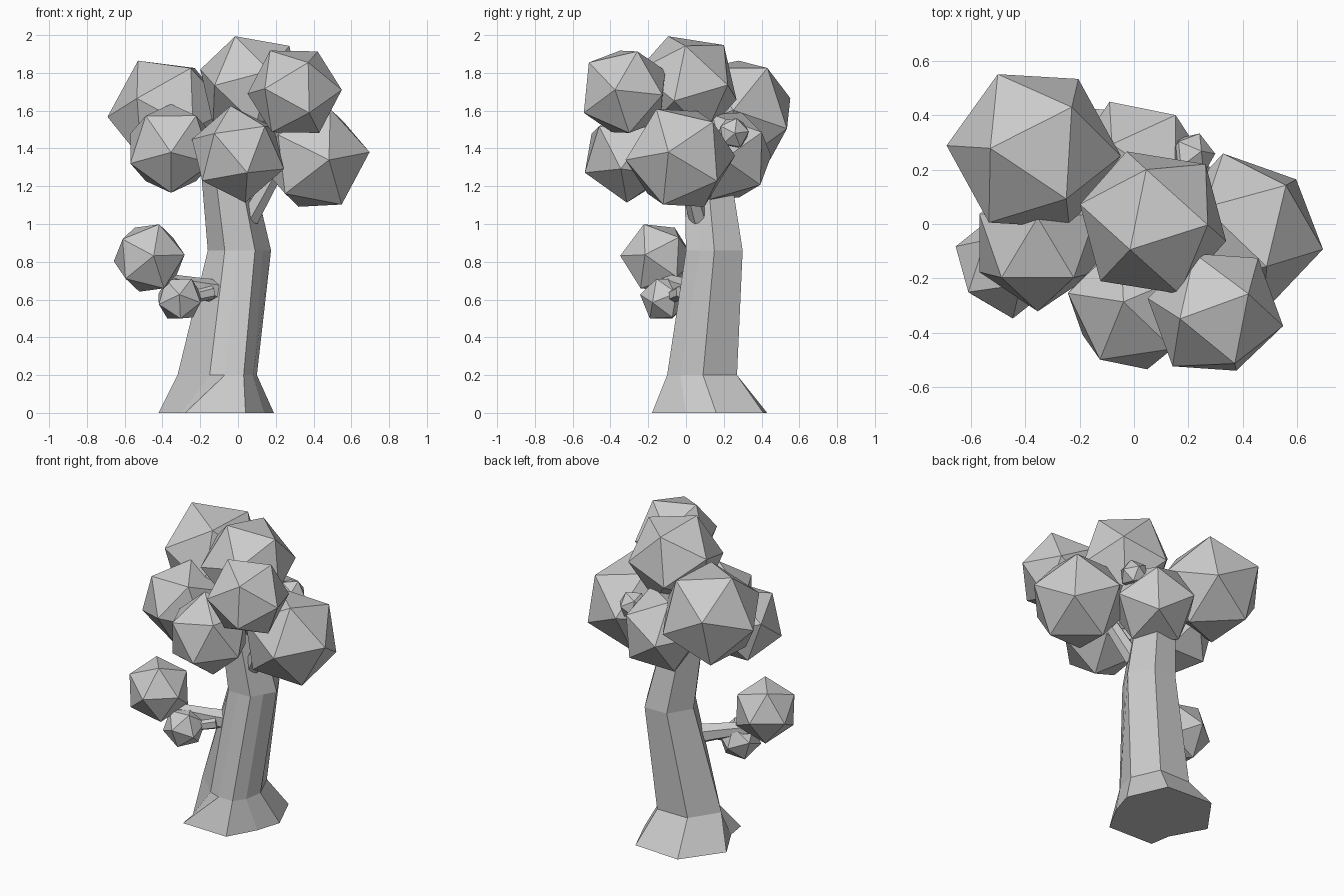
import bpy, bmesh
from mathutils import Matrix, Vector

cube = bpy.data.objects.get("Cube")
if cube:
    bpy.data.objects.remove(cube, do_unlink=True)

grey = bpy.data.materials.new("plain grey")
grey.use_nodes = True
grey.diffuse_color = (0.6, 0.6, 0.6, 1)
grey.node_tree.nodes["Principled BSDF"].inputs["Base Color"].default_value = (0.6, 0.6, 0.6, 1)


def finish(bm, name):
    bmesh.ops.recalc_face_normals(bm, faces=bm.faces)
    mesh = bpy.data.meshes.new(name)
    bm.to_mesh(mesh)
    bm.free()
    mesh.materials.append(grey)
    bpy.context.collection.objects.link(bpy.data.objects.new(name, mesh))


def frame(a, b):
    """Axes with the first along a and the second in the plane of a and b."""
    a = Vector(a).normalized()
    c = a.cross(Vector(b)).normalized()
    return Matrix((a, c.cross(a), c)).transposed()


def leaf_ball(name, centre, radius, corner, next_corner):
    """Twenty-sided ball with two neighbouring corners aimed as given."""
    bm = bmesh.new()
    bmesh.ops.create_icosphere(bm, subdivisions=1, radius=radius)
    bm.verts.ensure_lookup_table()
    first = bm.verts[0]
    near = first.link_edges[0].other_vert(first)
    turn = frame(corner, next_corner) @ frame(first.co, near.co).transposed()
    bmesh.ops.transform(bm, matrix=Matrix.Translation(centre) @ turn.to_4x4(), verts=bm.verts)
    finish(bm, name)


def skin(name, rings):
    """Closed tube through equal rings of points."""
    bm = bmesh.new()
    loops = [[bm.verts.new(p) for p in ring] for ring in rings]
    n = len(loops[0])
    for low, high in zip(loops, loops[1:]):
        for i in range(n):
            j = (i + 1) % n
            bm.faces.new((low[i], low[j], high[j], high[i]))
    bm.faces.new(loops[0][::-1])
    bm.faces.new(loops[-1])
    finish(bm, name)


def branch(name, points, radii, sides=6):
    points = [Vector(p) for p in points]
    rings = []
    for i, (p, r) in enumerate(zip(points, radii)):
        axis = points[min(i + 1, len(points) - 1)] - points[max(i - 1, 0)]
        basis = frame(axis, (0, 0, 1))
        rings.append([p + basis @ (Matrix.Rotation(6.28319 * k / sides, 3, 'X') @ Vector((0, r, 0)))
                      for k in range(sides)])
    skin(name, rings)


# Trunk: flared root, bent shaft, narrowing top
root = [(-.42, .18), (-.30, -.04), (-.28, -.17), (.04, -.18),
        (.14, 0), (.19, .16), (.08, .41), (-.24, .43)]
ankle = [(-.32, .09), (-.15, -.07), (-.07, -.1), (.03, -.1),
         (.08, -.03), (.10, .09), (.02, .27), (-.2, .27)]
bend = [(-.16, .15), (-.07, 0), (0, 0), (.09, 0),
        (.132, .075), (.175, .15), (.09, .3), (-.07, .3)]
top = [(-.08 + (x - .01) * .75, .1 + (y - .15) * .75) for x, y in bend]
skin("trunk", [[(x, y, z) for x, y in ring]
               for ring, z in ((root, 0), (ankle, .2), (bend, .86), (top, 1.42))])

# Branches
branch("low_branch", [(-.05, .08, .63), (-.2, -.01, .66), (-.45, -.14, .71)], [.07, .055, .035])
branch("low_twig", [(-.14, -.02, .64), (-.31, -.11, .6)], [.04, .03])
branch("right_branch", [(.06, .07, 1.03), (.24, -.02, 1.35)], [.055, .04])
branch("front_branch", [(-.05, .06, 1.21), (0, -.3, 1.42)], [.06, .04])
branch("top_branch", [(-.07, .1, 1.3), (.07, 0, 1.72)], [.1, .05])
branch("back_twig", [(-.05, .1, 1.3), (.21, .25, 1.475)], [.04, .025])

# Foliage: centre, radius, direction of one corner and of its neighbour
balls = {
    "top_leaves": ((.07, .005, 1.735), .29, (-.085, -.1, .26), (-.015, .22, .19)),
    "upper_front_leaves": ((.30, -.325, 1.70), .255, (.245, -.05, .01), (.04, -.22, -.12)),
    "upper_back_leaves": ((-.37, .27, 1.585), .322, (.14, .16, .24), (-.17, 0, .27)),
    "side_leaves": ((-.355, -.07, 1.40), .253, (0, -.24, -.02), (.15, -.09, .2)),
    "back_leaves": ((.02, .21, 1.36), .265, (-.11, .24, 0), (.1, .21, -.15)),
    "right_leaves": ((.405, -.03, 1.35), .3, (.18, .2, .22), (.27, -.08, .01)),
    "front_leaves": ((0, -.30, 1.37), .26, (.05, -.24, -.1), (-.17, -.2, .16)),
    "tiny_back_leaves": ((.21, .25, 1.48), .09, (1, .1, 0), (.3, .2, .9)),
    "low_leaves": ((-.47, -.15, .82), .2, (.02, -.17, .01), (-.15, -.1, -.13)),
    "low_small_leaves": ((-.31, -.115, .605), .13, (0, -.12, .02), (.06, -.05, .1)),
}
for name, spec in balls.items():
    leaf_ball(name, *spec)
